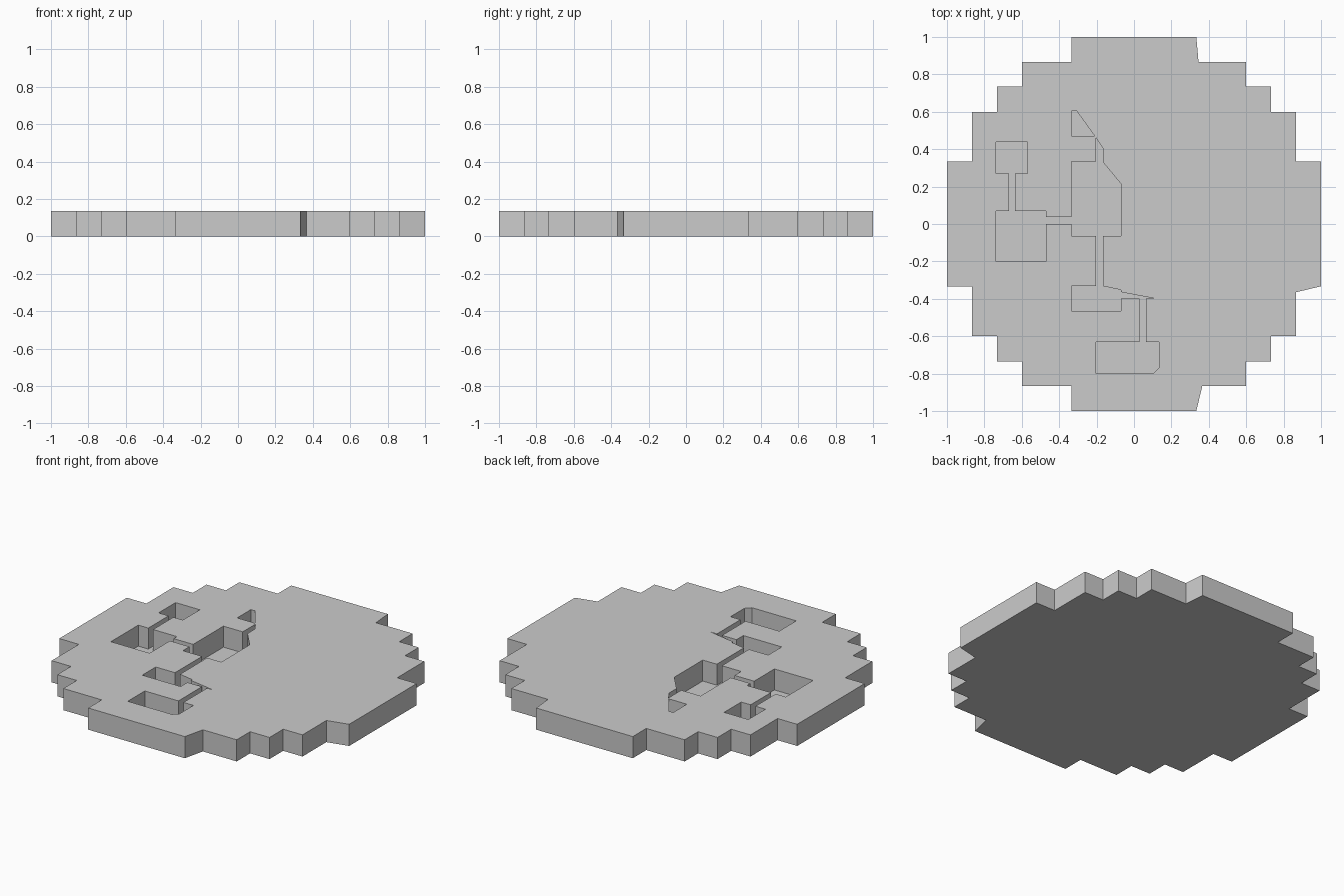
import bpy, bmesh

if "Cube" in bpy.data.objects:
    bpy.data.objects.remove(bpy.data.objects["Cube"])

HEIGHT = 0.135
FLOOR = 0.004


def prism(name, points, z0, z1):
    """Vertical prism over a plan outline."""
    bm = bmesh.new()
    face = bm.faces.new([bm.verts.new((x, y, z0)) for x, y in points])
    top = bmesh.ops.extrude_face_region(bm, geom=[face])
    verts = [v for v in top["geom"] if isinstance(v, bmesh.types.BMVert)]
    bmesh.ops.translate(bm, verts=verts, vec=(0, 0, z1 - z0))
    bmesh.ops.recalc_face_normals(bm, faces=bm.faces)
    mesh = bpy.data.meshes.new(name)
    bm.to_mesh(mesh)
    bm.free()
    obj = bpy.data.objects.new(name, mesh)
    bpy.context.collection.objects.link(obj)
    return obj


# Stepped disc outline: one quarter, mirrored round all four
quarter = [(1, .333), (.865, .333), (.865, .6), (.732, .6), (.732, .735),
           (.598, .735), (.598, .867), (.333, .867), (.333, 1)]
outline = []
for sx, sy in ((1, 1), (-1, 1), (-1, -1), (1, -1)):
    part = [(sx * x, sy * y) for x, y in quarter]
    outline += part if sx * sy > 0 else part[::-1]

# Three slightly skewed step corners
skewed = {(.333, .867): (.345, .867), (.333, -.867): (.365, -.867),
          (.865, -.333): (.865, -.365)}
outline = [skewed.get(p, p) for p in outline]
disc = prism("stepped_disc", outline, 0, HEIGHT)

# Sunken channel linking the pockets, and the separate small notch
channel = [(-.737, .438), (-.57, .438), (-.57, .27), (-.635, .27), (-.635, .07),
           (-.47, .07), (-.47, .037), (-.335, .037), (-.335, .335), (-.202, .335),
           (-.202, .46), (-.167, .405), (-.167, .332), (-.07, .215), (-.07, -.065),
           (-.167, -.065), (-.167, -.332), (-.07, -.352), (-.07, -.364), (.11, -.398),
           (.065, -.398), (.065, -.63), (.134, -.63), (.134, -.767), (.103, -.798),
           (-.202, -.798), (-.202, -.63), (.03, -.63), (.03, -.398), (-.07, -.398),
           (-.07, -.465), (-.335, -.465), (-.335, -.332), (-.202, -.332),
           (-.202, -.065), (-.335, -.065), (-.335, 0), (-.47, 0), (-.47, -.2),
           (-.737, -.2), (-.737, .07), (-.668, .07), (-.668, .27), (-.737, .27)]
notch = [(-.335, .605), (-.307, .605), (-.21, .47), (-.335, .47)]

for name, points in (("channel_cutter", channel), ("notch_cutter", notch)):
    cutter = prism(name, points, FLOOR, HEIGHT + .1)
    cutter.hide_render = True
    cutter.hide_set(True)
    cut = disc.modifiers.new(name, 'BOOLEAN')
    cut.operation = 'DIFFERENCE'
    cut.solver = 'EXACT'
    cut.object = cutter
